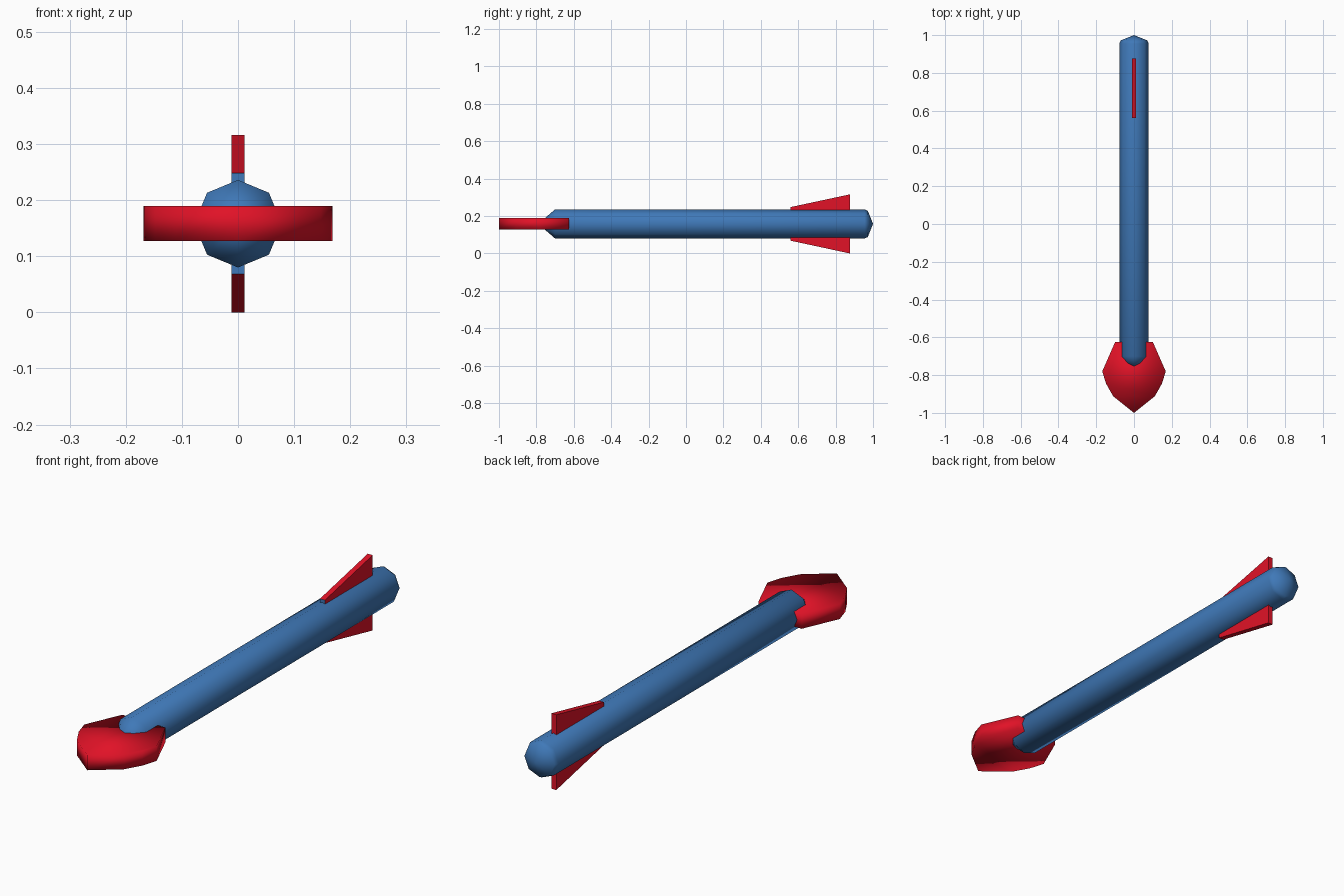
import bpy
import bmesh
import math

if "Cube" in bpy.data.objects:
    bpy.data.objects.remove(bpy.data.objects["Cube"])

ZC = 0.158  # height of the centre axis


def material(name, rgb):
    m = bpy.data.materials.new(name)
    m.diffuse_color = (*rgb, 1)
    m.use_nodes = True
    m.node_tree.nodes["Principled BSDF"].inputs["Base Color"].default_value = m.diffuse_color
    return m


red = material("red", (0.75, 0.006, 0.02))
blue = material("blue", (0.05, 0.19, 0.48))


def finish(bm, name, mats, smooth):
    bmesh.ops.recalc_face_normals(bm, faces=bm.faces)
    for f in bm.faces:
        f.smooth = smooth
    mesh = bpy.data.meshes.new(name)
    bm.to_mesh(mesh)
    bm.free()
    obj = bpy.data.objects.new(name, mesh)
    bpy.context.collection.objects.link(obj)
    for m in mats:
        mesh.materials.append(m)
    return obj


def plate(name, points, thickness, mats, smooth):
    """Extrude a closed outline of 3D points along a thickness vector."""
    bm = bmesh.new()
    face = bm.faces.new([bm.verts.new(p) for p in points])
    ext = bmesh.ops.extrude_face_region(bm, geom=[face], use_keep_orig=True)
    verts = [g for g in ext["geom"] if isinstance(g, bmesh.types.BMVert)]
    bmesh.ops.translate(bm, verts=verts, vec=thickness)
    return finish(bm, name, mats, smooth)


# Shaft: eight-sided lathe about the y axis with pointed ends
bm = bmesh.new()
stations = [(-0.70, 0.078), (0.955, 0.078), (0.972, 0.07)]
rings = []
for y, r in stations:
    rings.append([bm.verts.new((r * math.sin(i * math.pi / 4), y,
                                ZC + r * math.cos(i * math.pi / 4)))
                  for i in range(8)])
front_tip = bm.verts.new((0, -0.79, ZC))
rear_tip = bm.verts.new((0, 1.0, ZC))
for i in range(8):
    j = (i + 1) % 8
    for a, b in zip(rings, rings[1:]):
        bm.faces.new((a[i], a[j], b[j], b[i]))
    bm.faces.new((front_tip, rings[0][j], rings[0][i]))
    bm.faces.new((rear_tip, rings[-1][i], rings[-1][j]))
finish(bm, "shaft", [blue], True)

# Head: flat rounded arrow point, mirrored half outline
half = [(0.11, -0.912), (0.148, -0.845), (0.168, -0.78), (0.10, -0.625)]
outline = [(0, -1.0)] + half + [(-x, y) for x, y in reversed(half)]
plate("head", [(x, y, 0.127) for x, y in outline], (0, 0, 0.063), [red], True)

# Tail fins: one tapered plate through the shaft, with a blue leading edge
side = [(0.56, 0.068), (0.56, 0.248), (0.877, 0.316), (0.877, 0.0)]
fins = plate("tail_fins", [(-0.0115, y, z) for y, z in side], (0.023, 0, 0),
             [red, blue], False)
for p in fins.data.polygons:
    if p.normal.y < -0.9:
        p.material_index = 1
